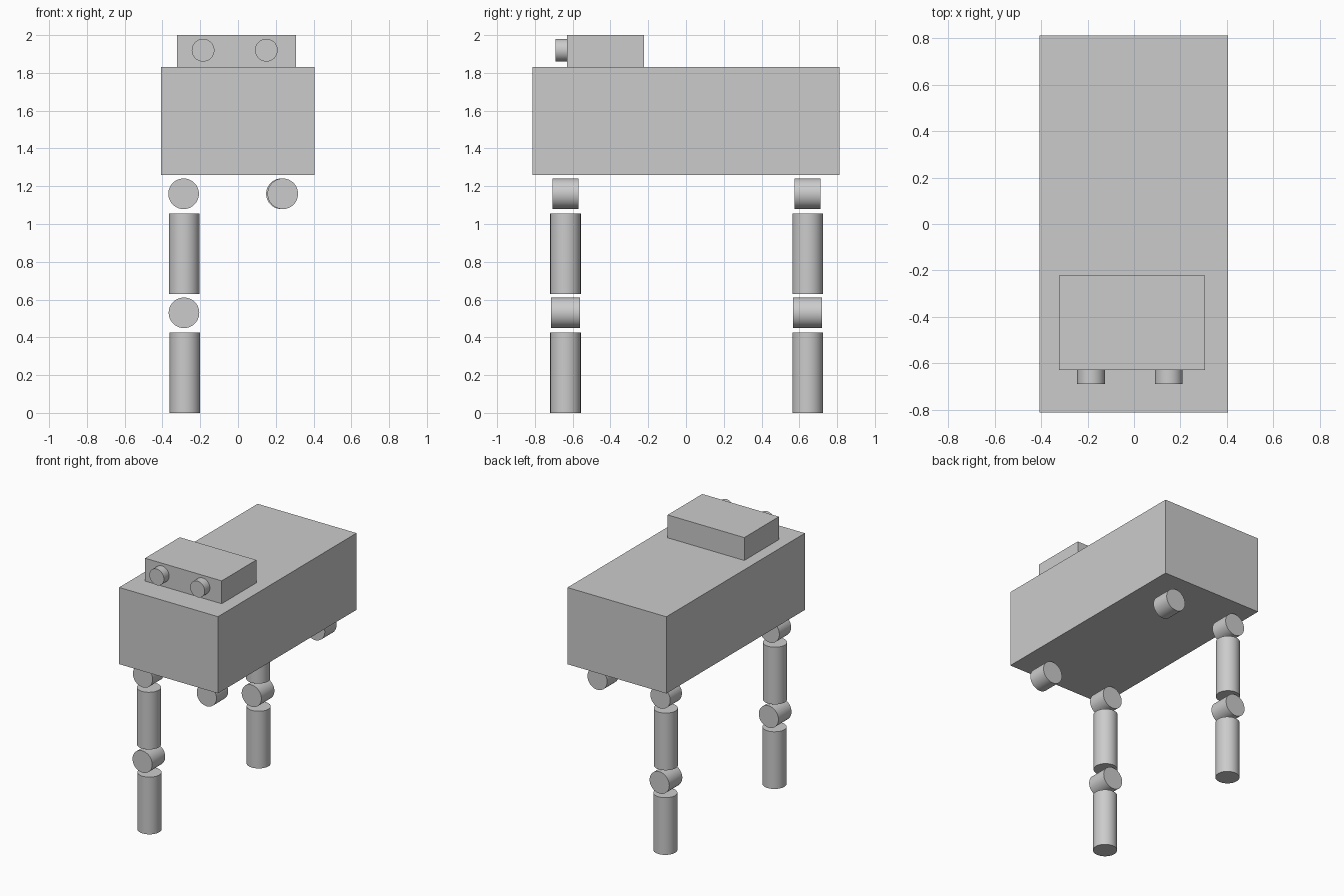
import bpy
from math import radians

cube = bpy.data.objects.get("Cube")
if cube:
    bpy.data.objects.remove(cube, do_unlink=True)

# One plain grey for the whole model
grey = bpy.data.materials.new("plain_grey")
grey.use_nodes = True
colour = (0.6, 0.6, 0.6, 1)
grey.diffuse_color = colour
grey.node_tree.nodes["Principled BSDF"].inputs["Base Color"].default_value = colour


def box(name, low, high):
    centre = [(a + b) / 2 for a, b in zip(low, high)]
    bpy.ops.mesh.primitive_cube_add(size=1, location=centre)
    ob = bpy.context.object
    ob.name = name
    ob.scale = [b - a for a, b in zip(low, high)]
    bpy.ops.object.transform_apply(location=False, rotation=False, scale=True)
    ob.data.materials.append(grey)


def cylinder(name, centre, radius, length, along_y=False):
    bpy.ops.mesh.primitive_cylinder_add(
        vertices=48, radius=radius, depth=length, location=centre,
        rotation=(radians(90) if along_y else 0, 0, 0))
    ob = bpy.context.object
    ob.name = name
    ob.data.materials.append(grey)
    bpy.ops.object.shade_smooth_by_angle(angle=radians(35))


# Body and head
box("body", (-0.408, -0.813, 1.26), (0.405, 0.813, 1.83))
box("head", (-0.323, -0.63, 1.83), (0.307, -0.223, 2.0))

# Eyes
for side, x in (("right", -0.185), ("left", 0.15)):
    cylinder(side + "_eye", (x, -0.66, 1.92), 0.06, 0.062, True)

# Jointed legs on the right, hip joints alone on the left
for end, y, left_x in (("front", -0.638, 0.237), ("back", 0.644, 0.23)):
    cylinder(end + "_left_hip", (left_x, y, 1.16), 0.081, 0.138, True)
    cylinder(end + "_right_hip", (-0.288, y, 1.16), 0.081, 0.138, True)
    cylinder(end + "_right_thigh", (-0.285, y, 0.842), 0.081, 0.425)
    cylinder(end + "_right_knee", (-0.286, y, 0.53), 0.081, 0.153, True)
    cylinder(end + "_right_shin", (-0.281, y, 0.2125), 0.081, 0.425)
